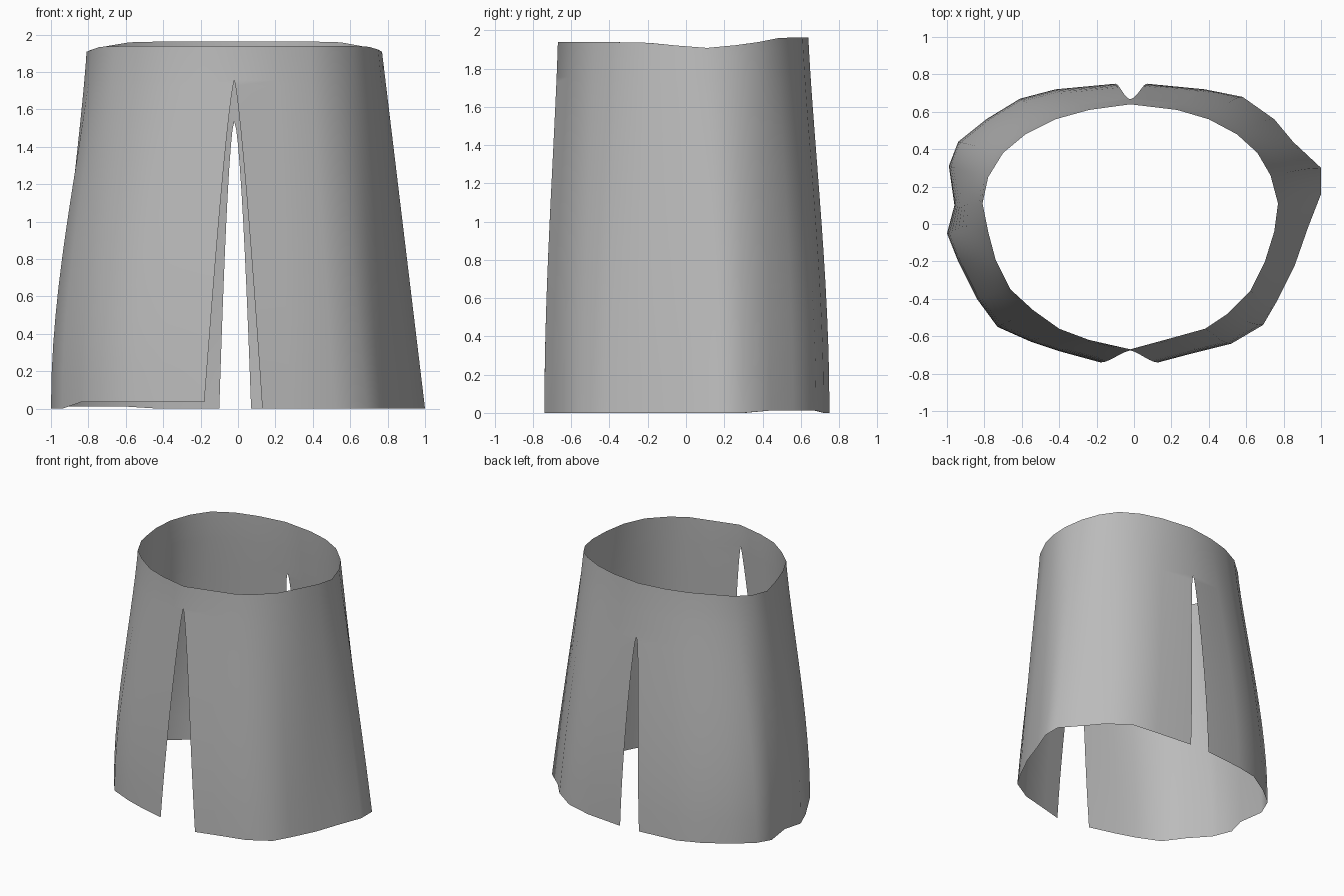
import bpy, bmesh, math

if "Cube" in bpy.data.objects:
    bpy.data.objects.remove(bpy.data.objects["Cube"], do_unlink=True)

# One cloth colour
cloth = bpy.data.materials.new("grey cloth")
cloth.use_nodes = True
grey = (0.5, 0.5, 0.5, 1)
cloth.diffuse_color = grey
cloth.node_tree.nodes["Principled BSDF"].inputs["Base Color"].default_value = grey

# Waist and hem outlines of each half, running from front seam to back seam
RIGHT_WAIST = [(-.02, -.67), (-.24, -.62), (-.4, -.56), (-.54, -.46), (-.66, -.35),
               (-.74, -.19), (-.78, -.04), (-.81, .11), (-.78, .25), (-.7, .38),
               (-.58, .48), (-.42, .56), (-.24, .61), (-.02, .64)]
RIGHT_HEM = [(-.18, -.74), (-.4, -.68), (-.55, -.63), (-.73, -.55), (-.84, -.4),
             (-.94, -.2), (-1, -.05), (-.96, .1), (-.99, .31), (-.94, .44),
             (-.79, .56), (-.61, .67), (-.42, .72), (-.1, .75)]
LEFT_WAIST = [(-.02, -.67), (.2, -.61), (.38, -.56), (.5, -.48), (.62, -.36),
              (.7, -.2), (.75, -.04), (.77, .11), (.73, .26), (.66, .38),
              (.55, .48), (.4, .56), (.23, .61), (-.02, .64)]
LEFT_HEM = [(.13, -.74), (.28, -.7), (.52, -.64), (.69, -.54), (.76, -.42),
            (.86, -.22), (.93, -.02), (1, .16), (1, .3), (.85, .44),
            (.75, .56), (.58, .68), (.38, .72), (.07, .75)]

FRONT_SLIT, BACK_SLIT = .094, .218      # where each slit starts, as a share of the drop
ROWS = [0, .03, FRONT_SLIT, .11, .14, .18, BACK_SLIT, .24, .28, .34,
        .42, .5, .58, .66, .74, .82, .9, 1]


def lerp(a, b, t):
    return a + (b - a) * t


def flare(t):
    return math.sin(math.pi / 2 * t ** 1.2)


def slit_opening(t, start, power):
    return max(0, (t - start) / (1 - start)) ** power


def waist_height(y):
    dip = .03 * math.exp(-((y - .1) / .2) ** 2)
    return 1.95 - dip + .025 * min(1, max(0, (y - .35) / .15))


def add_half(bm, waist, hem, side):
    """Loft one half of the skirt from waist to hem."""
    last = len(waist) - 1
    grid = []
    for t in ROWS:
        row = []
        for i, (a, b) in enumerate(zip(waist, hem)):
            if i == 0:
                fx = slit_opening(t, FRONT_SLIT, .78)
            elif i == last:
                fx = slit_opening(t, BACK_SLIT, .6)
            else:
                fx = flare(t) if side < 0 else t
            lift = .035 * t ** 6 if side < 0 and a[1] < -.3 else 0
            z = lerp(waist_height(a[1]), .012, t) + lift
            hem_bulge = .012 * (a[1] > .3) * (a[1] < .6) * t
            row.append(bm.verts.new((lerp(a[0], b[0], fx),
                                     lerp(a[1], b[1], flare(t)), z + hem_bulge)))
        grid.append(row)
    for upper, lower in zip(grid, grid[1:]):
        for i in range(last):
            quad = (upper[i], upper[i + 1], lower[i + 1], lower[i])
            bm.faces.new(quad if side < 0 else quad[::-1])


# Skirt: two lofted halves welded together above the slits
bm = bmesh.new()
add_half(bm, RIGHT_WAIST, RIGHT_HEM, -1)
add_half(bm, LEFT_WAIST, LEFT_HEM, 1)
bmesh.ops.remove_doubles(bm, verts=bm.verts, dist=.001)
# Rest the lowest hem point on the floor
floor = min(v.co.z for v in bm.verts)
for v in bm.verts:
    v.co.z -= floor
# Turn the cloth's faces outward
bm.normal_update()
inward = sum(f.normal.dot(f.calc_center_median().xy.to_3d()) for f in bm.faces) < 0
if inward:
    bmesh.ops.reverse_faces(bm, faces=bm.faces)
mesh = bpy.data.meshes.new("skirt")
bm.to_mesh(mesh)
bm.free()
mesh.materials.append(cloth)
skirt = bpy.data.objects.new("skirt", mesh)
bpy.context.collection.objects.link(skirt)

# Smooth cloth shading
bpy.context.view_layer.objects.active = skirt
skirt.select_set(True)
bpy.ops.object.shade_smooth_by_angle(angle=math.radians(60))
